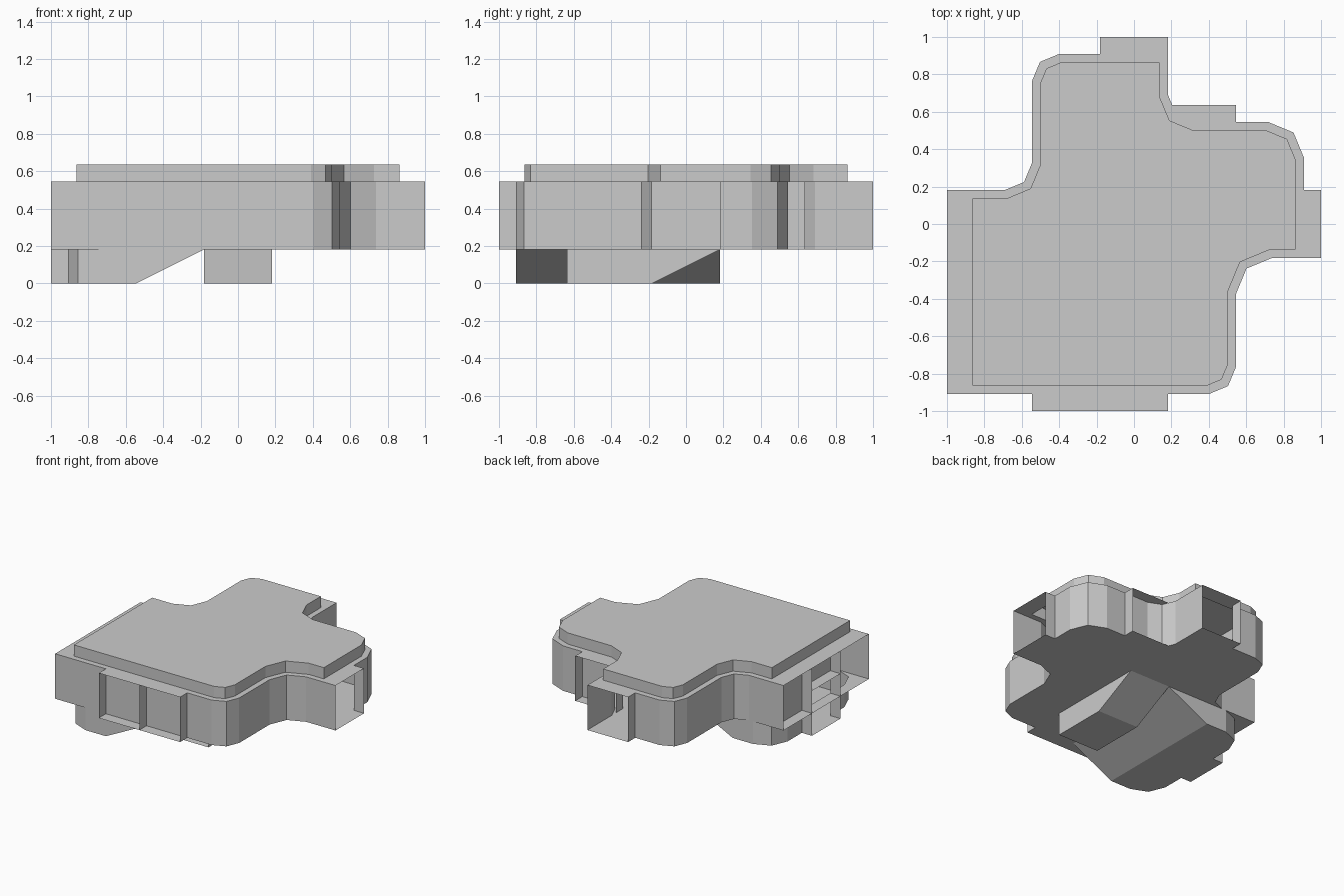
import bpy, bmesh

if "Cube" in bpy.data.objects:
    bpy.data.objects.remove(bpy.data.objects["Cube"])

U = 1 / 11                                    # grid module; one cell is 4 U
FLOOR, CEIL, TOP = 2 * U, 6 * U, 7 * U


def make(name, faces):
    """Mesh object from a list of faces, each a list of 3D points."""
    bm = bmesh.new()
    for f in faces:
        bm.faces.new([bm.verts.new(p) for p in f])
    bmesh.ops.remove_doubles(bm, verts=bm.verts, dist=0.0005)
    me = bpy.data.meshes.new(name)
    bm.to_mesh(me)
    bm.free()
    ob = bpy.data.objects.new(name, me)
    bpy.context.collection.objects.link(ob)
    return ob


def fillet(x, y, d1, d2, r):
    """Two-segment rounded corner at (x, y) in U, between directions d1, d2."""
    k = 0.293 * r
    x, y = x * U, y * U
    return [(x + d1[0] * r, y + d1[1] * r),
            (x + (d1[0] + d2[0]) * k, y + (d1[1] + d2[1]) * k),
            (x + d2[0] * r, y + d2[1] * r)]


def flat(pts, z):
    return [(x, y, z) for x, y in pts]


def wall(a, b, z0, z1):
    return [(*a, z0), (*b, z0), (*b, z1), (*a, z1)]


L, R, F, B = (-1, 0), (1, 0), (0, -1), (0, 1)
S, M = 0.145, 0.192                           # small and large corner radius


def g(x, y):
    return (x * U, y * U)


# Clockwise plan outline of the shell
upper = (fillet(-6, 2, L, B, S) + fillet(-6, 10, F, R, S)
         + [g(-2, 10), g(2, 10)] + fillet(2, 6, B, R, S)
         + fillet(10, 6, L, F, M) + [g(10, 2), g(10, -2)]
         + fillet(6, -2, R, F, M) + fillet(6, -10, B, L, S))
left = [g(-10, -10), g(-10, -6), g(-10, -2), g(-10, 2)]
hull = upper + left

# Outer walls, leaving the doorways open
doors = [(g(-2, 10), g(2, 10)), (g(10, 2), g(10, -2)), (g(-10, -10), g(-10, -6))]
low_door = (g(-10, -6), g(-10, -2))
faces = []
for a, b in zip(hull, hull[1:] + hull[:1]):
    if (a, b) in doors:
        continue
    faces.append(wall(a, b, 4 * U if (a, b) == low_door else FLOOR, CEIL))
make("outer_walls", faces)

# Roof: flat rim with a raised centre panel
bm = bmesh.new()
face = bm.faces.new([bm.verts.new(p) for p in flat(hull[::-1], CEIL)])
bm.normal_update()
bmesh.ops.inset_individual(bm, faces=[face], thickness=U / 2, use_even_offset=True)
bmesh.ops.inset_individual(bm, faces=[face], thickness=0, depth=TOP - CEIL)
me = bpy.data.meshes.new("roof")
bm.to_mesh(me)
bm.free()
bpy.context.collection.objects.link(bpy.data.objects.new("roof", me))

# Upper floor, cut around the pit and the stairwell
faces = [flat([g(-2, -10), g(-2, -7), g(2, -7), g(2, 2)] + upper, FLOOR)]
c_front = fillet(-10, -10, B, R, 0.183)
c_back = fillet(-10, 2, R, F, 0.183)
faces += [flat([g(-10, -10)] + c_front[::-1], FLOOR),
          flat([g(-10, 2)] + c_back[::-1], FLOOR),
          flat([c_back[0], upper[0], g(-6, 2)], FLOOR)]
make("upper_floor", faces)

# Sunken room: rounded pit floor, side walls and a ramp going up to the right
pit = [g(-6, 2)] + c_back + [g(-10, -2), g(-10, -6)] + c_front + [g(-6, -10)]
faces = [flat(pit, 0)]
for a, b in zip(pit, pit[1:]):
    if (a, b) != (g(-10, -2), g(-10, -6)):
        faces.append(wall(a, b, 0, FLOOR))
for y in (-10, 2):
    faces.append([(*g(-6, y), 0), (*g(-2, y), FLOOR), (*g(-6, y), FLOOR)])
faces.append([(*g(-6, -10), 0), (*g(-6, 2), 0), (*g(-2, 2), FLOOR), (*g(-2, -10), FLOOR)])
make("sunken_room", faces)

# Stairwell: ramp descending to the front, flat landing and side walls
prof = [(2, FLOOR), (-2, 0), (-7, 0)]
faces = []
for (y0, z0), (y1, z1) in zip(prof, prof[1:]):
    faces.append([(-2 * U, y0 * U, z0), (2 * U, y0 * U, z0),
                  (2 * U, y1 * U, z1), (-2 * U, y1 * U, z1)])
for x in (-2 * U, 2 * U):
    faces.append([(x, y * U, z) for y, z in prof] + [(x, -7 * U, FLOOR)])
make("stairwell", faces)


def port(name, a, b, d, z0=FLOOR):
    """Open-ended square collar from edge a-b, one U outward along d."""
    a, b = g(*a), g(*b)
    a2, b2 = [(p[0] + d[0] * U, p[1] + d[1] * U) for p in (a, b)]
    z1 = z0 + 4 * U
    make(name, [flat([a, b, b2, a2], z0), flat([a, b, b2, a2], z1),
                wall(a, a2, z0, z1), wall(b, b2, z0, z1)])


# Doorway and alcove collars
port("right_collar", (10, -2), (10, 2), R)
port("back_collar", (-2, 10), (2, 10), B)
port("back_alcove", (2, 6), (6, 6), B)
for i in range(2):
    port(f"front_alcove_{i + 1}", (-6 + 4 * i, -10), (-2 + 4 * i, -10), F)
for i in range(3):
    port(f"left_collar_{i + 1}", (-10, -10 + 4 * i), (-10, -6 + 4 * i), L)
port("lower_left_collar", (-10, -6), (-10, -2), L, 0)
port("stairwell_collar", (-2, -6), (2, -6), F, 0)
